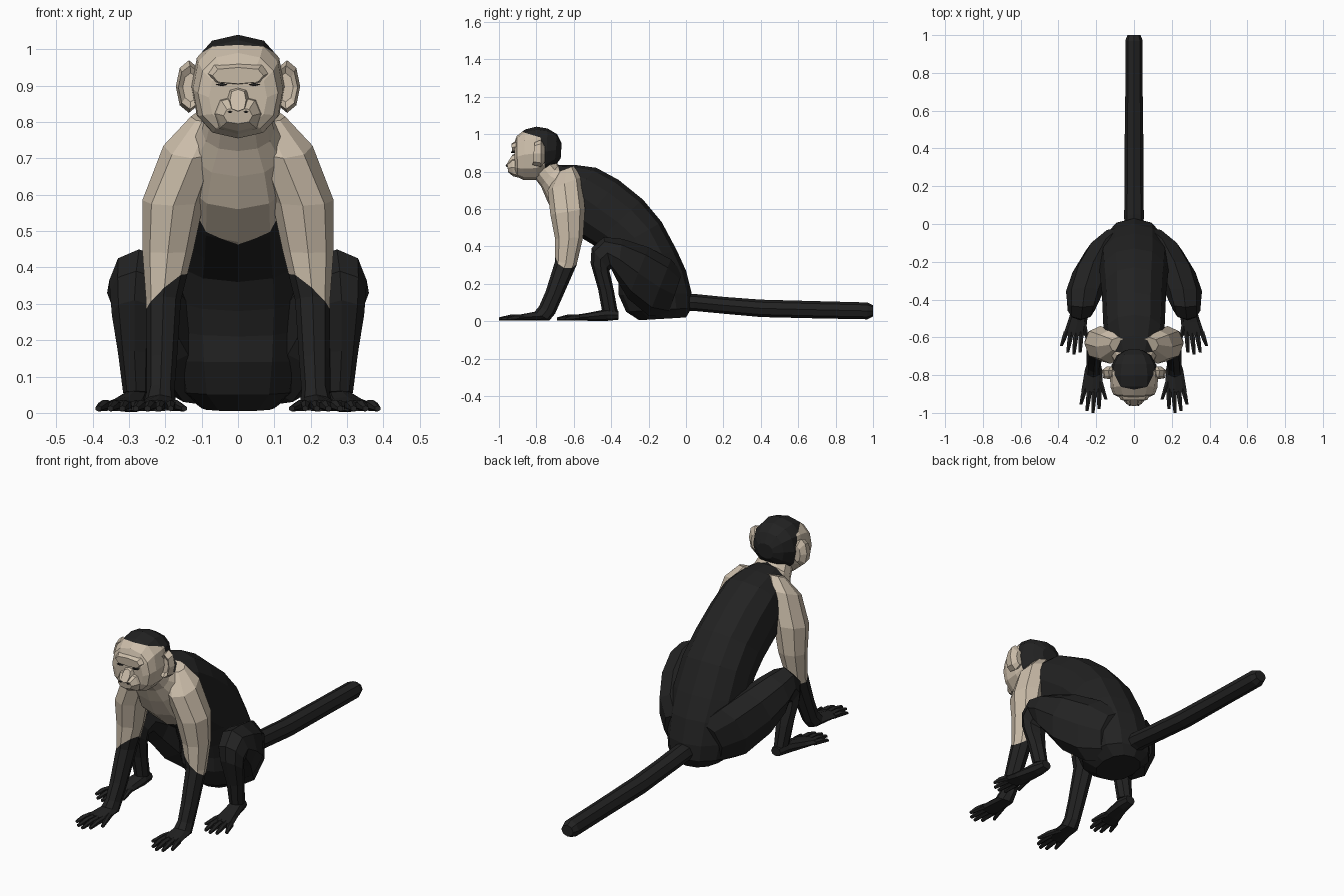
import bpy, bmesh, math
from mathutils import Vector


def material(name, rgb):
    m = bpy.data.materials.new(name)
    m.diffuse_color = (*rgb, 1)
    return m


BLACK = material("black fur", (0.016, 0.016, 0.016))
CREAM = material("cream fur", (0.60, 0.51, 0.40))


def build(name, tubes, mats, n=8, power=1.0, cuts=(), mirror=False):
    """Loft tubes of rings (x centre, half width, y1, z1, y2, z2); points 1 and 2
    are opposite sides of the ring. Faces below all cut planes get material 1."""
    bm = bmesh.new()

    def shape(v):
        return math.copysign(abs(v) ** power, v) if abs(v) > 1e-6 else 0

    for tube in tubes:
        rings = []
        for cx, w, y1, z1, y2, z2 in tube:
            c = Vector((cx, (y1 + y2) / 2, (z1 + z2) / 2))
            v = Vector((0, (y1 - y2) / 2, (z1 - z2) / 2))
            ring = []
            for i in range(n):
                a = 2 * math.pi * i / n
                ring.append(bm.verts.new(c + v * shape(math.cos(a))
                                         + Vector((w * shape(math.sin(a)), 0, 0))))
            rings.append(ring)
        for a, b in zip(rings, rings[1:]):
            for i in range(n):
                j = (i + 1) % n
                bm.faces.new((a[i], a[j], b[j], b[i]))
        bm.faces.new(rings[0])
        bm.faces.new(rings[-1])
    for co, no in cuts:
        bmesh.ops.bisect_plane(bm, geom=bm.verts[:] + bm.edges[:] + bm.faces[:],
                               plane_co=co, plane_no=no)
    if cuts:
        for f in bm.faces:
            mid = f.calc_center_median()
            f.material_index = int(all((mid - Vector(co)).dot(Vector(no)) < 0
                                       for co, no in cuts))
    bmesh.ops.recalc_face_normals(bm, faces=bm.faces[:])
    me = bpy.data.meshes.new(name)
    bm.to_mesh(me)
    bm.free()
    for m in mats:
        me.materials.append(m)
    ob = bpy.data.objects.new(name, me)
    bpy.context.collection.objects.link(ob)
    if mirror:
        mod = ob.modifiers.new("mirror", 'MIRROR')
        mod.use_mirror_merge = False
    return ob


def digit(x0, y0, x1, y1):
    """Tapered finger or toe lying on the ground."""
    xm, ym = (x0 + x1) / 2, (y0 + y1) / 2
    return [(x0, .016, y0, .036, y0, .006), (xm, .014, ym, .036, ym, .005),
            (x1, .009, y1, .020, y1, .004)]


# torso: back point and belly point of each ring, cream in front of a sloped plane
build("torso", [[
    (0, .10, .00, .02, -.25, .005), (0, .16, .03, .07, -.32, .05),
    (0, .175, .03, .15, -.36, .14), (0, .18, .00, .27, -.36, .21),
    (0, .185, -.05, .38, -.38, .28), (0, .18, -.13, .53, -.42, .36),
    (0, .17, -.23, .65, -.50, .41), (0, .165, -.36, .755, -.60, .47),
    (0, .16, -.48, .82, -.70, .56), (0, .135, -.59, .835, -.745, .65),
    (0, .10, -.68, .835, -.775, .72), (0, .085, -.72, .88, -.82, .78)]],
    [BLACK, CREAM], n=12, power=.9, cuts=[((0, -.585, .45), (0, 1, .26))])

# tail
build("tail", [[
    (0, .05, -.05, .15, -.05, .05), (0, .052, .05, .145, .04, .055),
    (0, .05, .20, .13, .20, .04), (0, .05, .40, .115, .40, .022),
    (0, .046, .70, .107, .70, .015), (0, .046, .97, .10, .97, .01),
    (0, .035, 1.0, .085, 1.0, .025)]], [BLACK])

# head: dark skull cap, cream face
build("head", [[
    (0, .045, -.665, .95, -.67, .87), (0, .09, -.69, 1.0, -.70, .83),
    (0, .118, -.74, 1.03, -.75, .785), (0, .128, -.80, 1.04, -.80, .755),
    (0, .124, -.86, 1.025, -.87, .755), (0, .11, -.905, .99, -.90, .77),
    (0, .08, -.92, .95, -.912, .785)]],
    [BLACK, CREAM], n=12, power=.85,
    cuts=[((0, -.765, .9), (0, 1, .15)), ((0, -.87, 1.01), (0, .3, 1))])

# brow, muzzle and nose
build("brow", [[(0, .10, -.88, .98, -.88, .90), (0, .07, -.933, .95, -.93, .905)]],
      [CREAM], power=.7)
build("muzzle", [[
    (0, .075, -.88, .88, -.88, .763), (0, .06, -.93, .87, -.925, .775),
    (0, .04, -.957, .84, -.95, .795)]], [CREAM], power=.8)
build("nose", [[(0, .035, -.90, .90, -.90, .825), (0, .022, -.928, .89, -.965, .83)]],
      [CREAM], power=.7)

# thin dark eye slits and nostrils
build("eyes", [[(.045, .018, -.90, .908, -.90, .898), (.045, .016, -.935, .907, -.935, .899)]],
      [BLACK], n=4, power=.6, mirror=True)
build("nostrils", [[(.022, .008, -.955, .832, -.95, .824), (.022, .008, -.963, .832, -.96, .824)]],
      [BLACK], n=4, mirror=True)

# ears, with a dished front
build("ear", [[
    (.125, .02, -.755, .935, -.755, .85), (.135, .036, -.775, .97, -.775, .825),
    (.132, .032, -.81, .955, -.82, .835), (.130, .022, -.80, .935, -.805, .855)]],
    [CREAM], mirror=True)

# arms: cream down to the elbow
build("arm", [[
    (.08, .05, -.68, .80, -.60, .83), (.125, .08, -.74, .70, -.56, .77),
    (.178, .085, -.725, .57, -.54, .60), (.193, .07, -.70, .44, -.55, .45),
    (.205, .048, -.70, .32, -.585, .30), (.21, .042, -.75, .16, -.66, .13),
    (.213, .038, -.785, .08, -.70, .04), (.215, .045, -.81, .05, -.73, .004),
    (.222, .058, -.89, .035, -.89, .004)]],
    [BLACK, CREAM], mirror=True, cuts=[((.24, -.63, .29), (-.9, -.3, -1))])

# fingers and thumb
build("fingers", [digit(.185 + .025 * i, -.87, .185 + .032 * i, y)
                  for i, y in enumerate((-.98, -1.0, -.99, -.955))]
      + [digit(.19, -.80, .148, -.93)], [BLACK], n=6, mirror=True)

# hind legs folded at the knee
build("hind_leg", [[
    (.08, .09, -.02, .26, -.10, .02), (.15, .105, -.08, .33, -.20, .03),
    (.215, .11, -.20, .395, -.31, .12), (.26, .10, -.34, .44, -.37, .22),
    (.272, .082, -.44, .45, -.40, .28), (.28, .072, -.505, .39, -.41, .27),
    (.285, .062, -.51, .31, -.40, .23), (.285, .045, -.47, .17, -.385, .16),
    (.28, .036, -.45, .06, -.365, .05)]], [BLACK], mirror=True)

# feet and toes
build("foot", [[
    (.278, .028, -.36, .055, -.36, .008), (.282, .038, -.42, .065, -.42, .002),
    (.30, .052, -.52, .045, -.52, .002), (.318, .058, -.59, .034, -.59, .004)]],
    [BLACK], power=.9, mirror=True)
build("toes", [digit(.28 + .026 * i, -.57, .285 + .033 * i, y)
               for i, y in enumerate((-.68, -.69, -.68, -.645))]
      + [digit(.275, -.49, .245, -.62)], [BLACK], n=6, mirror=True)
